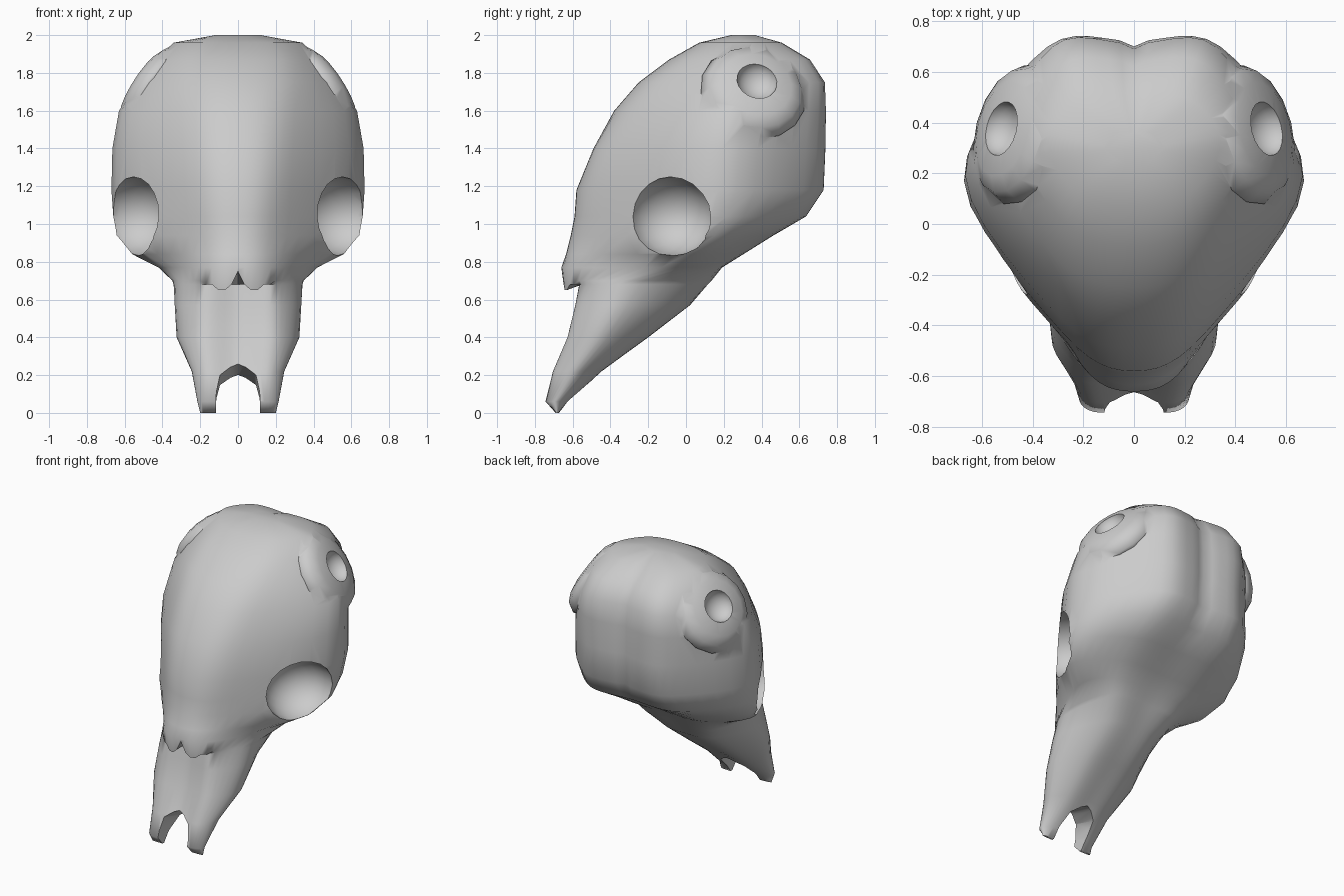
import bpy, bmesh
from mathutils import Vector, Matrix

if "Cube" in bpy.data.objects:
    bpy.data.objects.remove(bpy.data.objects["Cube"])

STEPS = 6

# each ring: z, front y, front corner x y, widest x y, back corner x y, back y
SNOUT = [
    (0.00, -.69, .16, -.69, .20, -.685, .16, -.675, -.67),
    (0.06, -.74, .16, -.74, .215, -.69, .15, -.635, -.62),
    (0.22, -.68, .17, -.70, .245, -.58, .15, -.46, -.45),
    (0.40, -.60, .20, -.62, .325, -.45, .19, -.24, -.20),
    (0.57, -.56, .20, -.575, .335, -.36, .20, -.03, .02),
    (0.68, -.54, .20, -.55, .34, -.30, .26, .07, .11),
]
CRANIUM = [
    (0.70, -.65, .20, -.565, .345, -.28, .27, .09, .13),
    (0.77, -.66, .21, -.55, .42, -.06, .30, .16, .19),
    (0.84, -.635, .24, -.50, .56, .00, .34, .27, .30),
    (0.94, -.61, .26, -.47, .645, .08, .36, .42, .46),
    (1.04, -.59, .27, -.45, .66, .13, .37, .59, .62),
    (1.18, -.58, .28, -.43, .67, .17, .35, .68, .71),
    (1.40, -.49, .29, -.37, .665, .19, .34, .69, .72),
    (1.60, -.38, .30, -.25, .63, .24, .34, .70, .72),
    (1.75, -.25, .30, -.14, .53, .27, .32, .70, .71),
    (1.87, -.09, .27, .00, .44, .32, .28, .63, .64),
    (1.96, .07, .22, .12, .34, .32, .22, .49, .50),
    (2.00, .24, .06, .25, .12, .30, .06, .36, .36),
]


def ring_points(r, lip=False):
    """Smooth symmetric outline through five control points of one half."""
    z, yf, x1, y1, w, yw, x2, y2, yb = r
    c = [Vector(p) for p in ((-x1, y1), (0, yf), (x1, y1), (w, yw),
                             (x2, y2), (0, yb), (-x2, y2))]
    half = []
    for i in range(1, 5):
        a, b, d, e = c[i - 1:i + 3]
        for k in range(STEPS):
            t = k / STEPS
            half.append(0.5 * (2 * b + (d - a) * t + (2 * a - 5 * b + 4 * d - e) * t * t
                               + (3 * b - a - 3 * d + e) * t ** 3))
    half.append(c[5] - Vector((0, .02 if 1.1 < z < 1.98 else 0)))  # rear groove
    pts = half + [Vector((-p.x, p.y)) for p in half[-2:0:-1]]
    out = []
    for i, p in enumerate(pts):
        dz = 0
        k = min(i, len(pts) - i)
        if lip and k < STEPS:      # scalloped tips of the nose bones
            dz = (.05, -.02, -.05, -.05, -.02, -.02)[k]
        out.append((p.x, p.y, z + dz))
    return out


def finish(name, bm):
    bmesh.ops.recalc_face_normals(bm, faces=bm.faces[:])
    me = bpy.data.meshes.new(name)
    bm.to_mesh(me)
    bm.free()
    ob = bpy.data.objects.new(name, me)
    bpy.context.collection.objects.link(ob)
    return ob


def loft(name, rings):
    bm = bmesh.new()
    vs = [[bm.verts.new(p) for p in r] for r in rings]
    n = len(vs[0])
    for a, b in zip(vs, vs[1:]):
        for i in range(n):
            j = (i + 1) % n
            bm.faces.new((a[i], a[j], b[j], b[i]))
    bm.faces.new(vs[0])
    bm.faces.new(vs[-1])
    return finish(name, bm)


def facing(center, normal):
    q = Vector(normal).to_track_quat('Z', 'Y')
    return Matrix.Translation(center) @ q.to_matrix().to_4x4()


def ellipsoid(name, center, normal, radii):
    bm = bmesh.new()
    m = facing(center, normal) @ Matrix.Diagonal((*radii, 1))
    bmesh.ops.create_uvsphere(bm, u_segments=20, v_segments=12, radius=1, matrix=m)
    return finish(name, bm)


def combine(target, tool, operation):
    mod = target.modifiers.new(tool.name, 'BOOLEAN')
    mod.operation = operation
    mod.solver = 'EXACT'
    mod.object = tool
    bpy.context.view_layer.objects.active = target
    bpy.ops.object.modifier_apply(modifier=mod.name)
    bpy.data.objects.remove(tool)


# main bone: snout and braincase
rings = [ring_points(r) for r in SNOUT]
rings += [ring_points(r, i == 0) for i, r in enumerate(CRANIUM)]
skull = loft("skull", rings)

for s in (-1, 1):
    # horn bases: shallow domes on the upper sides
    n = (s * .78, .20, .50)
    m = facing((s * .50, .37, 1.73), n)
    dome = []
    for rad, h in ((.24, -.18), (.285, -.07), (.25, -.01), (.19, .02), (.10, .035)):
        bm = bmesh.new()
        bmesh.ops.create_circle(bm, segments=16, radius=rad)
        dome.append([m @ (v.co + Vector((0, 0, h))) for v in bm.verts])
        bm.free()
    combine(skull, loft("horn_base", dome), 'UNION')
    # dimple in each horn base
    pit = m @ Vector((0, .01, .045))
    combine(skull, ellipsoid("horn_pit", pit, n, (.11, .11, .09)), 'DIFFERENCE')
    # eye sockets
    eye = ellipsoid("eye_socket", (s * .55, -.08, 1.04), (s * .82, -.57, 0), (.24, .21, .23))
    combine(skull, eye, 'DIFFERENCE')

# fork between the two front prongs, roof rising towards the front
arch = [(-.12, -.3), (-.115, .04), (-.095, .14), (-.04, .19), (0, .21),
        (.04, .19), (.095, .14), (.115, .04), (.12, -.3)]
fork = loft("fork", [[(x, y, z - .3 * (y + .5)) for x, z in arch] for y in (-1, -.3)])
combine(skull, fork, 'DIFFERENCE')

bpy.ops.object.select_all(action='DESELECT')
skull.select_set(True)
bpy.context.view_layer.objects.active = skull
bpy.ops.object.shade_smooth_by_angle(angle=1.0)
